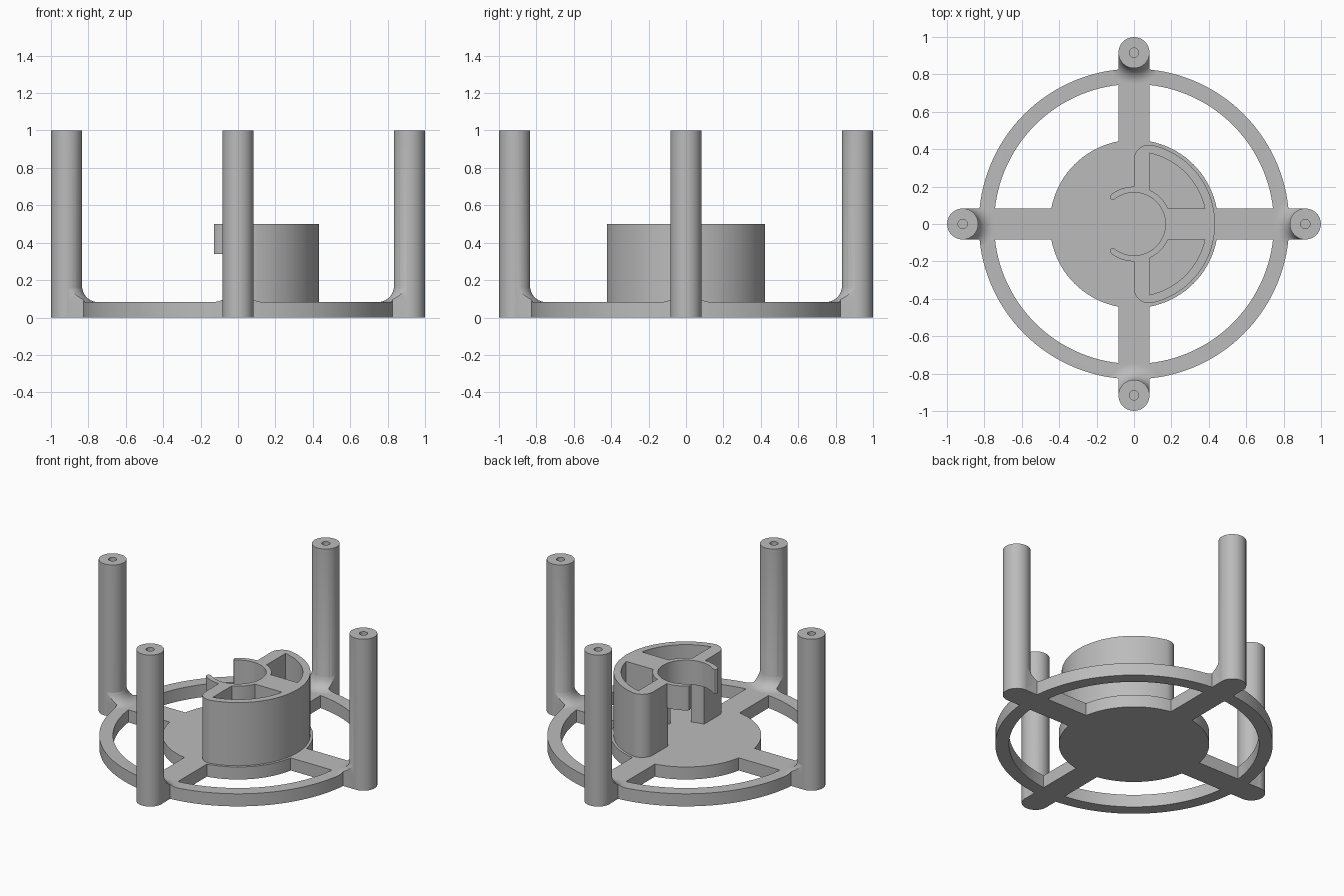
import bpy, bmesh
from math import sin, cos, pi, radians, sqrt, asin, atan2
from mathutils import Matrix, Vector

if "Cube" in bpy.data.objects:
    bpy.data.objects.remove(bpy.data.objects["Cube"], do_unlink=True)

BASE_H = 0.083      # thickness of the flat frame
HALF = 0.082        # half width of spokes and straight walls
POST_R = 0.083
POST_D = 0.916      # distance of posts from the centre
TOP = 0.5           # top of the holder

grey = bpy.data.materials.new("plain grey")
grey.use_nodes = True
grey.diffuse_color = (0.5, 0.5, 0.5, 1)
grey.node_tree.nodes["Principled BSDF"].inputs["Base Color"].default_value = (0.5, 0.5, 0.5, 1)


def add_object(name, bm):
    bmesh.ops.recalc_face_normals(bm, faces=bm.faces)
    mesh = bpy.data.meshes.new(name)
    bm.to_mesh(mesh)
    bm.free()
    mesh.materials.append(grey)
    obj = bpy.data.objects.new(name, mesh)
    bpy.context.collection.objects.link(obj)
    return obj


def arc(r, start, end, steps, cx=0, cy=0):
    """Points along an arc, angles in radians."""
    angles = [start + (end - start) * i / steps for i in range(steps + 1)]
    return [(cx + r * cos(a), cy + r * sin(a)) for a in angles]


def prism(name, outline, z0, z1):
    """Extrude a flat outline upwards."""
    bm = bmesh.new()
    face = bm.faces.new([bm.verts.new((x, y, z0)) for x, y in outline])
    new = bmesh.ops.extrude_face_region(bm, geom=[face])["geom"]
    bmesh.ops.translate(bm, vec=(0, 0, z1 - z0),
                        verts=[v for v in new if isinstance(v, bmesh.types.BMVert)])
    return add_object(name, bm)


def cylinder(name, r, z0, z1, x=0, y=0, sides=64):
    return prism(name, arc(r, 0, 2 * pi, sides, x, y)[:-1], z0, z1)


def lathe(name, profile, x, y, sides=48):
    """Spin an (r, z) profile about a vertical axis at x, y."""
    bm = bmesh.new()
    verts = [bm.verts.new((r, 0, z)) for r, z in profile]
    edges = [bm.edges.new(pair) for pair in zip(verts, verts[1:])]
    bmesh.ops.spin(bm, geom=verts + edges, axis=(0, 0, 1), cent=(0, 0, 0),
                   angle=2 * pi, steps=sides)
    bmesh.ops.remove_doubles(bm, verts=bm.verts, dist=1e-5)
    bmesh.ops.translate(bm, verts=bm.verts, vec=(x, y, 0))
    return add_object(name, bm)


def combine(target, other, operation):
    """Boolean the other object into the target and discard it."""
    mod = target.modifiers.new("cut", 'BOOLEAN')
    mod.operation, mod.solver, mod.object = operation, 'EXACT', other
    bpy.context.view_layer.objects.active = target
    bpy.ops.object.modifier_apply(modifier=mod.name)
    bpy.data.objects.remove(other, do_unlink=True)


def wheel(name, height):
    """Outer ring with crossing spokes."""
    ring = cylinder(name, 0.83, 0, height, sides=128)
    combine(ring, cylinder("ring_hole", 0.748, -0.1, height + 0.1, sides=128), 'DIFFERENCE')
    for w, d in ((POST_D, HALF), (HALF, POST_D)):
        spoke = prism("spoke", [(-w, -d), (w, -d), (w, d), (-w, d)], 0, height)
        combine(ring, spoke, 'UNION')
    return ring


# Flat frame: ring, spokes and central disc
frame = wheel("base_frame", BASE_H)
combine(frame, cylinder("disc", 0.45, 0, BASE_H, sides=96), 'UNION')

# Flared post roots trimmed to the frame outline, then the posts with screw holes
R = 0.083
flare = [(0, 0.02), (POST_R + R, 0.02)]
flare += [(POST_R + R - R * sin(a), BASE_H + R - R * cos(a))
          for a in [i * pi / 20 for i in range(10)]]
flare += [(POST_R - 0.003, BASE_H + R), (0, BASE_H + R)]
spots = [(POST_D, 0), (0, POST_D), (-POST_D, 0), (0, -POST_D)]
for x, y in spots:
    root = lathe("post_root", flare, x, y)
    combine(root, wheel("trim", 0.3), 'INTERSECT')
    combine(frame, root, 'UNION')
for x, y in spots:
    combine(frame, cylinder("post", POST_R, 0, 1, x, y, 48), 'UNION')
    combine(frame, cylinder("screw_hole", 0.025, 0.6, 1.1, x, y, 24), 'DIFFERENCE')

# Holder: D-shaped block with rounded corners
OUT, CORNER = 0.433, 0.08
cy = sqrt((OUT - CORNER) ** 2 - CORNER ** 2)
lean = atan2(cy, CORNER)
outline = arc(OUT, -lean, lean, 64)
outline += arc(CORNER, lean, pi, 12, CORNER, cy)[1:]
outline += arc(CORNER, pi, 2 * pi - lean, 12, CORNER, -cy)[:-1]
holder = prism("holder", outline, BASE_H, TOP)

# Hollow the holder: two corner pockets and the open core
POCKET = 0.388
tilt = asin(HALF / POCKET)
for side in (1, -1):
    wedge = [(HALF, HALF)] + arc(POCKET, tilt, pi / 2 - tilt, 24)
    pocket = prism("pocket", [(x, y * side) for x, y in wedge], BASE_H - 0.05, TOP + 0.1)
    combine(holder, pocket, 'DIFFERENCE')
combine(holder, cylinder("core", 0.188, BASE_H - 0.05, TOP + 0.1), 'DIFFERENCE')

# Spring clip: open ring with rounded tips
IN, EX, END = 0.168, 0.2, radians(128)
mid, tip = (IN + EX) / 2, (EX - IN) / 2
clip = arc(EX, -END, END, 60)
clip += arc(tip, END, END + pi, 6, mid * cos(END), mid * sin(END))[1:-1]
clip += arc(IN, END, -END, 60)
clip += arc(tip, pi - END, 2 * pi - END, 6, mid * cos(END), -mid * sin(END))[1:-1]
combine(holder, prism("clip", clip, 0.34, TOP), 'UNION')

for obj in (frame, holder):
    bpy.ops.object.select_all(action='DESELECT')
    obj.select_set(True)
    bpy.context.view_layer.objects.active = obj
    bpy.ops.object.shade_smooth_by_angle(angle=radians(30))
